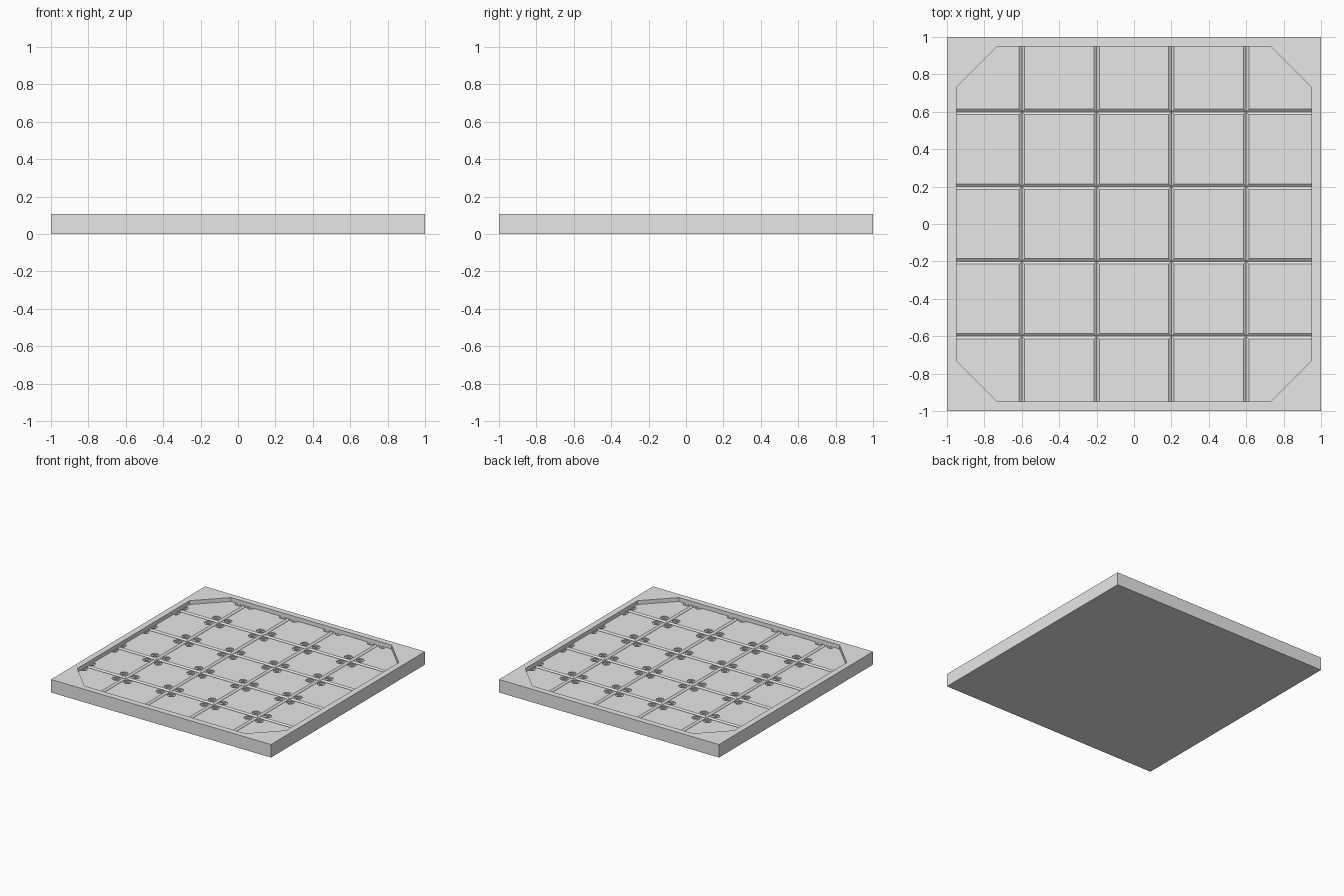
import bpy, bmesh, math
from mathutils import Matrix

if "Cube" in bpy.data.objects:
    bpy.data.objects.remove(bpy.data.objects["Cube"], do_unlink=True)

HEIGHT, FLOOR = 0.107, 0.075
INNER, CORNER = 0.95, 0.73          # pocket half width and where its chamfer starts
LINES = [-0.6, -0.2, 0.2, 0.6]      # seams between floor tiles
BOLT = 0.053                        # bolt distance from a seam

grey = bpy.data.materials.new("plain_grey")
grey.use_nodes = True
grey.diffuse_color = (0.8, 0.8, 0.8, 1)
grey.node_tree.nodes["Principled BSDF"].inputs["Base Color"].default_value = (0.8, 0.8, 0.8, 1)


def add_prism(bm, base, offset):
    """Extrude a closed outline along an offset."""
    n = len(base)
    a = [bm.verts.new(p) for p in base]
    b = [bm.verts.new([p[i] + offset[i] for i in range(3)]) for p in base]
    bm.faces.new(a[::-1])
    bm.faces.new(b)
    for i in range(n):
        j = (i + 1) % n
        bm.faces.new((a[i], a[j], b[j], b[i]))


def make_object(name, bm):
    bmesh.ops.recalc_face_normals(bm, faces=bm.faces)
    mesh = bpy.data.meshes.new(name)
    bm.to_mesh(mesh)
    bm.free()
    mesh.materials.append(grey)
    obj = bpy.data.objects.new(name, mesh)
    bpy.context.collection.objects.link(obj)
    return obj


def cut(target, name, bm):
    """Subtract a temporary cutter from the target."""
    cutter = make_object(name, bm)
    cutter.hide_render = True
    mod = target.modifiers.new(name, 'BOOLEAN')
    mod.operation = 'DIFFERENCE'
    mod.solver = 'EXACT'
    mod.object = cutter
    bpy.context.view_layer.objects.active = target
    bpy.ops.object.modifier_apply(modifier=name)
    bpy.data.objects.remove(cutter, do_unlink=True)


# Square slab
bm = bmesh.new()
add_prism(bm, [(-1, -1, 0), (1, -1, 0), (1, 1, 0), (-1, 1, 0)], (0, 0, HEIGHT))
slab = make_object("floor_panel", bm)

# Eight-sided pocket that leaves the raised rim
bm = bmesh.new()
corners = []
for sx, sy in ((1, 1), (-1, 1), (-1, -1), (1, -1)):
    pair = [(sx * INNER, sy * CORNER, FLOOR), (sx * CORNER, sy * INNER, FLOOR)]
    corners += pair if sx * sy > 0 else pair[::-1]
add_prism(bm, corners, (0, 0, 0.1))
cut(slab, "pocket_cutter", bm)

# V-shaped seams between the tiles, in both directions
half, depth, reach = 0.015, 0.012, INNER - 0.001
for axis in range(2):
    bm = bmesh.new()
    for c in LINES:
        add_prism(bm, [(c - 2 * half, -reach, FLOOR + depth), (c, -reach, FLOOR - depth),
                       (c + 2 * half, -reach, FLOOR + depth)], (0, 2 * reach, 0))
    bmesh.ops.rotate(bm, verts=bm.verts, matrix=Matrix.Rotation(axis * math.pi / 2, 3, 'Z'))
    cut(slab, "seam_cutter", bm)

# Stepped bolt holes at the corners of every tile, trimmed at the rim
spots = [c + s * BOLT for c in LINES for s in (-1, 1)] + [BOLT - 1, 1 - BOLT]
for radius, bottom in ((0.03, FLOOR - 0.008), (0.015, FLOOR - 0.016)):
    bm = bmesh.new()
    for x in spots:
        for y in spots:
            if abs(x) + abs(y) > 1.7:
                continue
            ring = []
            for i in range(16):
                a = math.tau * (i + 0.5) / 16
                px, py = x + radius * math.cos(a), y + radius * math.sin(a)
                ring.append((max(-reach, min(reach, px)), max(-reach, min(reach, py)), bottom))
            add_prism(bm, ring, (0, 0, FLOOR + 0.005 - bottom))
    cut(slab, "bolt_hole_cutter", bm)
